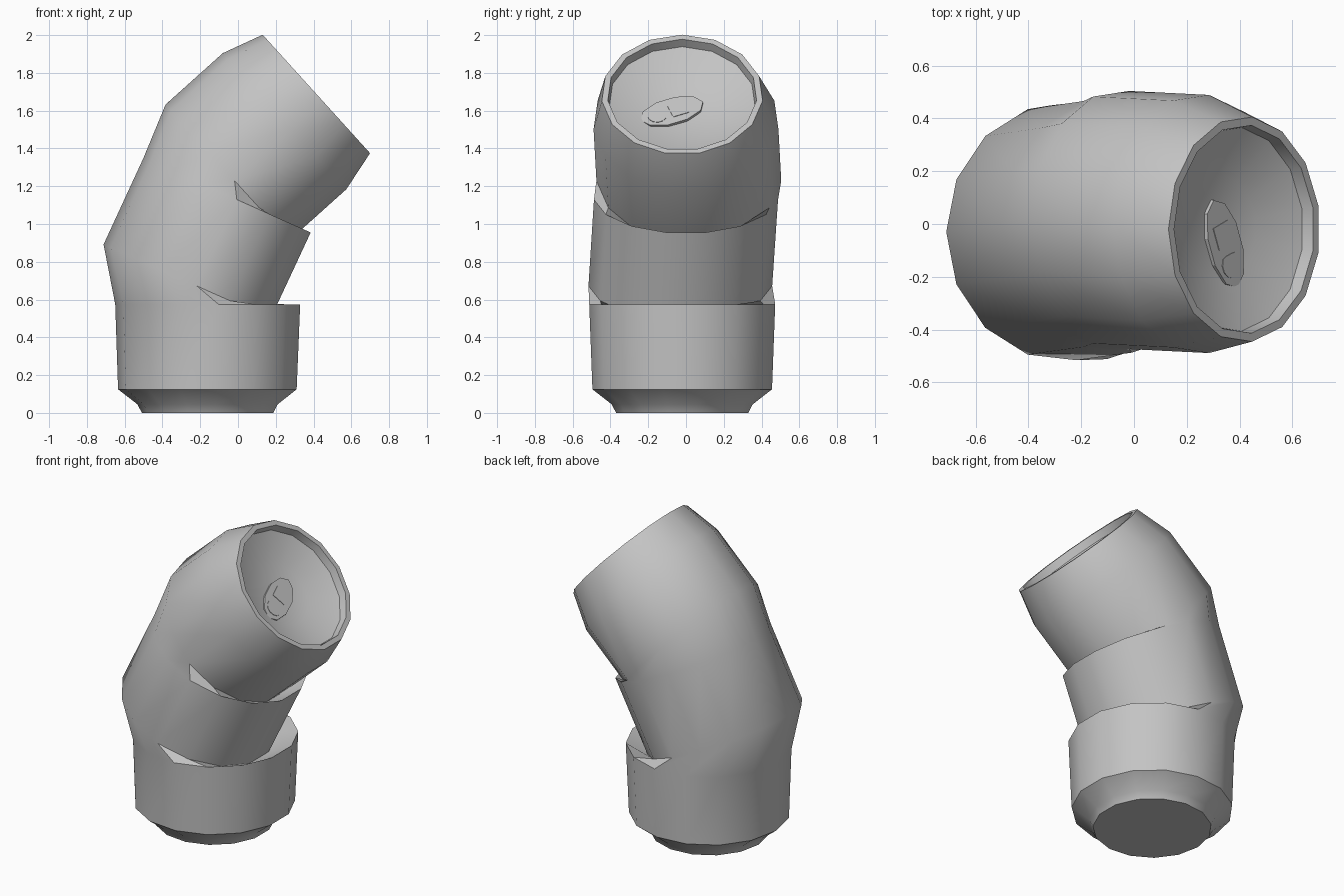
import bpy, bmesh, math
from mathutils import Matrix, Vector

cube = bpy.data.objects.get("Cube")
if cube:
    bpy.data.objects.remove(cube)

SIDES = 15
MID, TOP = math.radians(24), math.radians(47.8)   # tilt of the two bent sections

metal = bpy.data.materials.new("grey metal")
metal.use_nodes = True
grey = (0.55, 0.55, 0.55, 1)
metal.diffuse_color = grey
metal.node_tree.nodes["Principled BSDF"].inputs["Base Color"].default_value = grey


def frame(x, y, z, tilt):
    return Matrix.Translation((x, y, z)) @ Matrix.Rotation(tilt, 4, 'Y')


def finish(name, bm, angle):
    mesh = bpy.data.meshes.new(name)
    bm.to_mesh(mesh)
    bm.free()
    mesh.materials.append(metal)
    obj = bpy.data.objects.new(name, mesh)
    bpy.context.collection.objects.link(obj)
    bpy.ops.object.select_all(action='DESELECT')
    obj.select_set(True)
    bpy.context.view_layer.objects.active = obj
    bpy.ops.object.shade_smooth_by_angle(angle=math.radians(angle))
    return obj


# Crushed can body: rings as (centre x, y, z, tilt, radius), base to lid
rim = frame(0.418, -0.02, 1.685, TOP)
rings = [
    (-0.157, -0.02, 0.0, 0, 0.352),
    (-0.157, -0.02, 0.045, 0, 0.375),
    (-0.157, -0.02, 0.125, 0, 0.478),
    (-0.155, -0.02, 0.575, 0, 0.495),      # lower fold edge
    (-0.265, -0.03, 0.693, MID, 0.489),    # tucked into the lower fold
    (-0.053, 0.0, 1.15, MID, 0.490),       # upper fold edge
    (-0.053, 0.015, 1.268, TOP, 0.492),    # tucked into the upper fold
    (0.25, 0.0, 1.54, TOP, 0.492),
]
frames = [(frame(*r[:4]), r[4]) for r in rings]
# Rim and dished lid: radius and depth below the rim
for radius, depth in ((0.428, 0), (0.396, 0), (0.388, 0.05), (0.2, 0.122)):
    frames.append((rim @ Matrix.Translation((0, 0, -depth)), radius))

bm = bmesh.new()
loops = []
for mat, radius in frames:
    turns = [math.pi + 2 * math.pi * i / SIDES for i in range(SIDES)]
    loops.append([bm.verts.new(mat @ Vector((radius * math.cos(t), radius * math.sin(t), 0)))
                  for t in turns])
for low, high in zip(loops, loops[1:]):
    for i in range(SIDES):
        j = (i + 1) % SIDES
        bm.faces.new((low[i], low[j], high[j], high[i]))
bm.faces.new(loops[0][::-1])
centre = bm.verts.new(rim @ Vector((0, 0, -0.13)))
for i in range(SIDES):
    bm.faces.new((loops[-1][i], loops[-1][(i + 1) % SIDES], centre))
finish("can_body", bm, 38)


# Pull tab pieces: flat outlines raised from the lid, long axis along local y
tab_frame = rim @ Matrix.Translation((0.016, -0.055, -0.13)) @ Matrix.Rotation(math.radians(22), 4, 'Z')


def plate(name, outline, bottom, top):
    bm = bmesh.new()
    lower = [bm.verts.new(tab_frame @ Vector((x, y, bottom))) for x, y in outline]
    upper = [bm.verts.new(tab_frame @ Vector((x, y, top))) for x, y in outline]
    bm.faces.new(lower[::-1])
    bm.faces.new(upper)
    for i in range(len(outline)):
        j = (i + 1) % len(outline)
        bm.faces.new((lower[i], lower[j], upper[j], upper[i]))
    finish(name, bm, 20)


def oval(n, rx, ry, cy=0.0):
    return [(rx * math.cos(2 * math.pi * (i + 0.5) / n),
             cy + ry * math.sin(2 * math.pi * (i + 0.5) / n)) for i in range(n)]


plate("pull_tab", oval(10, 0.09, 0.178), -0.005, 0.02)
plate("tab_square", [(-0.045, -0.01), (0.045, -0.01), (0.045, 0.08), (-0.045, 0.08)], 0.017, 0.023)
half_round = [(x, min(y, -0.045)) for x, y in oval(12, 0.052, 0.052, -0.085)]
plate("tab_finger_hole", half_round, 0.017, 0.023)
